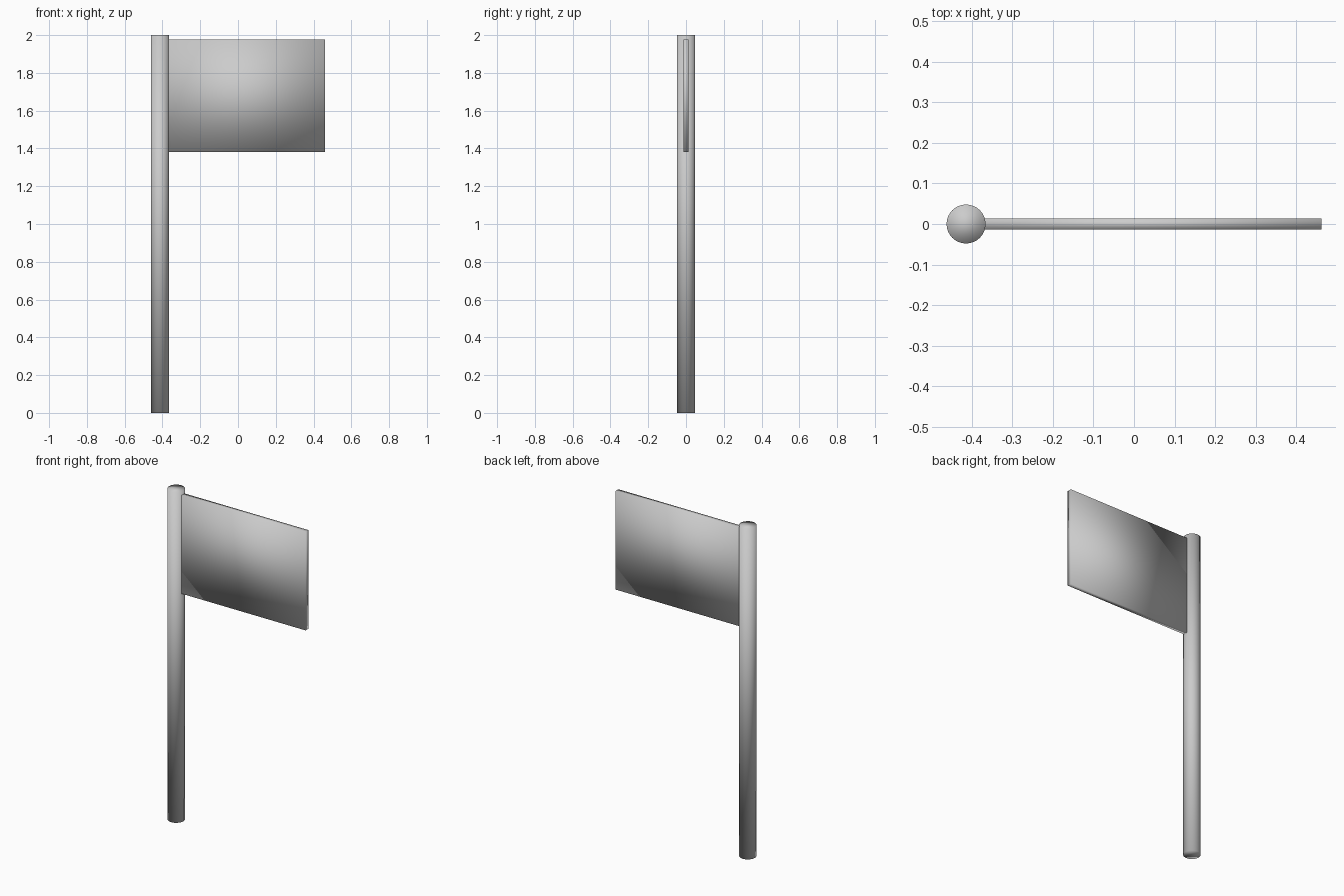
import bpy

if "Cube" in bpy.data.objects:
    bpy.data.objects.remove(bpy.data.objects["Cube"])

# Upright round pole
bpy.ops.mesh.primitive_cylinder_add(vertices=32, radius=0.048, depth=2.0,
                                    location=(-0.4135, 0, 1.0))
pole = bpy.context.object
pole.name = "pole"
bpy.ops.object.shade_smooth()

# Flat flag panel, its inner edge slightly embedded in the pole
x0, x1, z0, z1 = -0.375, 0.4615, 1.38, 1.976
bpy.ops.mesh.primitive_cube_add(size=1, location=((x0 + x1) / 2, 0, (z0 + z1) / 2))
flag = bpy.context.object
flag.name = "flag"
flag.scale = (x1 - x0, 0.027, z1 - z0)
bpy.ops.object.transform_apply(location=False, rotation=False, scale=True)
bpy.ops.object.shade_smooth()
